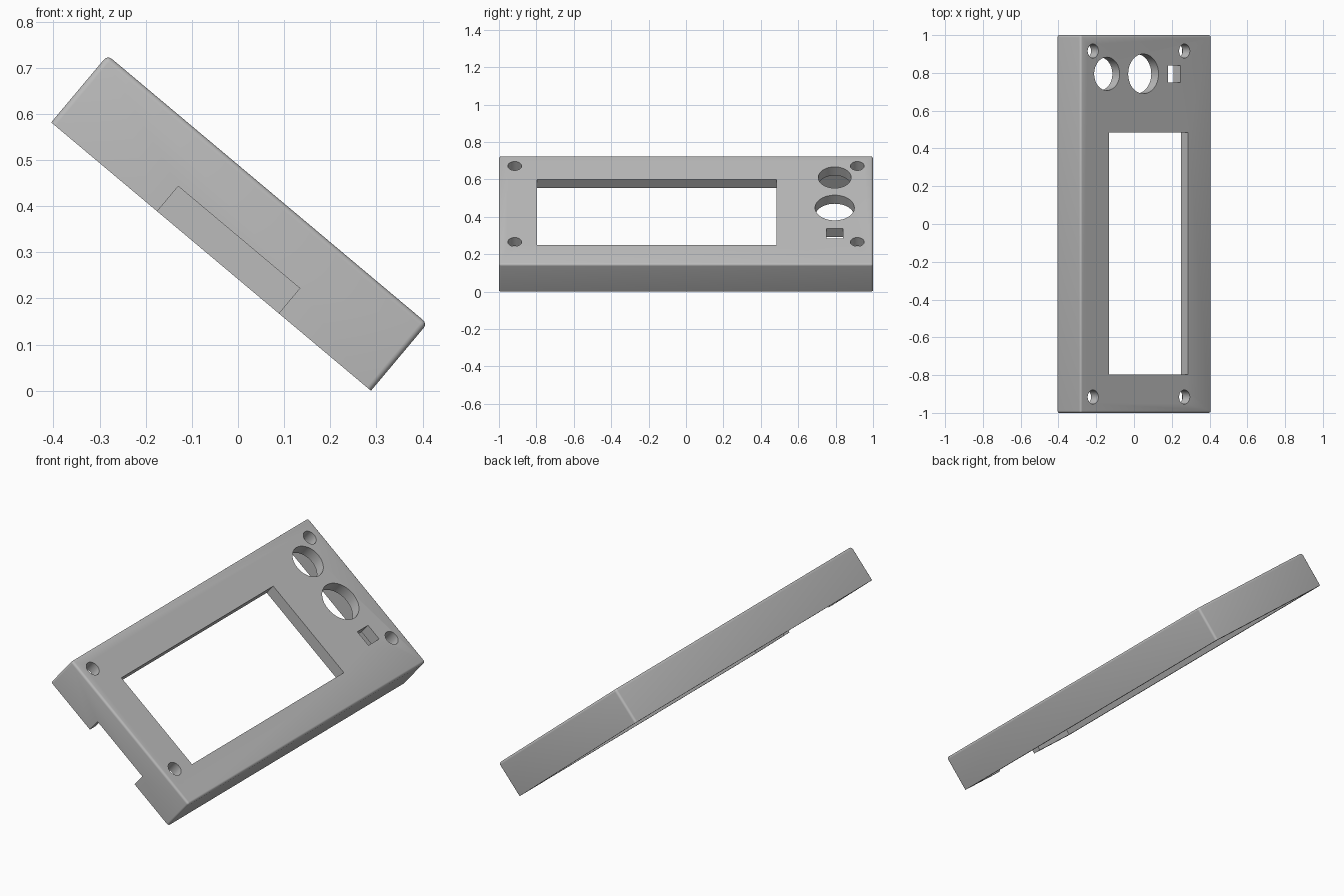
import bpy, bmesh, math
from mathutils import Matrix, Vector

if "Cube" in bpy.data.objects:
    bpy.data.objects.remove(bpy.data.objects["Cube"], do_unlink=True)

# Panel dimensions: x runs down the slope, z is the panel's thickness
LENGTH, HEIGHT = 0.905, 0.19
WALL, PLATE = 0.045, 0.06
EDGE_RADIUS = 0.012

grey = bpy.data.materials.new("plain_grey")
grey.use_nodes = True
grey.diffuse_color = (0.5, 0.5, 0.5, 1)
grey.node_tree.nodes["Principled BSDF"].inputs["Base Color"].default_value = (0.5, 0.5, 0.5, 1)


def make_object(name, bm):
    mesh = bpy.data.meshes.new(name)
    bm.to_mesh(mesh)
    bm.free()
    mesh.materials.append(grey)
    obj = bpy.data.objects.new(name, mesh)
    bpy.context.collection.objects.link(obj)
    return obj


def box(name, low, high, radius=0):
    low, high = Vector(low), Vector(high)
    bm = bmesh.new()
    place = Matrix.Translation((low + high) / 2) @ Matrix.Diagonal((*(high - low), 1))
    bmesh.ops.create_cube(bm, size=1, matrix=place)
    if radius:
        # Round every edge except those of the open underside
        edges = [e for e in bm.edges if max(v.co.z for v in e.verts) > low.z + 0.001]
        bmesh.ops.bevel(bm, geom=edges, offset=radius, segments=4, profile=0.5, affect='EDGES')
    return make_object(name, bm)


def drill(name, x, y, radius):
    bm = bmesh.new()
    bmesh.ops.create_cone(bm, cap_ends=True, segments=48, radius1=radius, radius2=radius,
                          depth=0.2, matrix=Matrix.Translation((x, y, HEIGHT)))
    return make_object(name, bm)


# Rounded outer body
body = box("tilted_display_bezel", (0, -1, 0), (LENGTH, 1, HEIGHT), EDGE_RADIUS)

# Cavity, display window, switch slot and cable notch
cutters = [
    box("cavity_cutter", (WALL, WALL - 1, -0.1), (LENGTH - WALL, 1 - WALL, HEIGHT - PLATE)),
    box("window_cutter", (0.198, -0.797, 0.1), (0.743, 0.485, 0.3)),
    box("slot_cutter", (0.605, 0.75, 0.1), (0.691, 0.84, 0.3)),
    box("notch_cutter", (0.3, -1.1, -0.1), (0.644, -0.9, 0.071)),
    drill("small_knob_cutter", 0.182, 0.795, 0.088),
    drill("large_knob_cutter", 0.434, 0.795, 0.105),
]
# Corner screw holes
for x in (0.086, 0.718):
    for y in (-0.916, 0.916):
        cutters.append(drill("screw_cutter", x, y, 0.037))

for cutter in cutters:
    cutter.hide_render = True
    cut = body.modifiers.new(cutter.name, 'BOOLEAN')
    cut.operation = 'DIFFERENCE'
    cut.solver = 'EXACT'
    cut.object = cutter

# Bake the cuts and discard the cutters
bpy.context.view_layer.update()
evaluated = body.evaluated_get(bpy.context.evaluated_depsgraph_get())
result = bpy.data.meshes.new_from_object(evaluated)
body.modifiers.clear()
body.data = result
for cutter in cutters:
    bpy.data.objects.remove(cutter, do_unlink=True)
result.materials.clear()
result.materials.append(grey)
for face in result.polygons:
    face.material_index = 0

# Tilt the panel into its resting pose
body.rotation_euler = (0, math.radians(40), 0)
body.location = (-0.405, 0, LENGTH * math.sin(math.radians(40)))

bpy.ops.object.select_all(action='DESELECT')
body.select_set(True)
bpy.context.view_layer.objects.active = body
bpy.ops.object.shade_smooth_by_angle(angle=math.radians(30))
